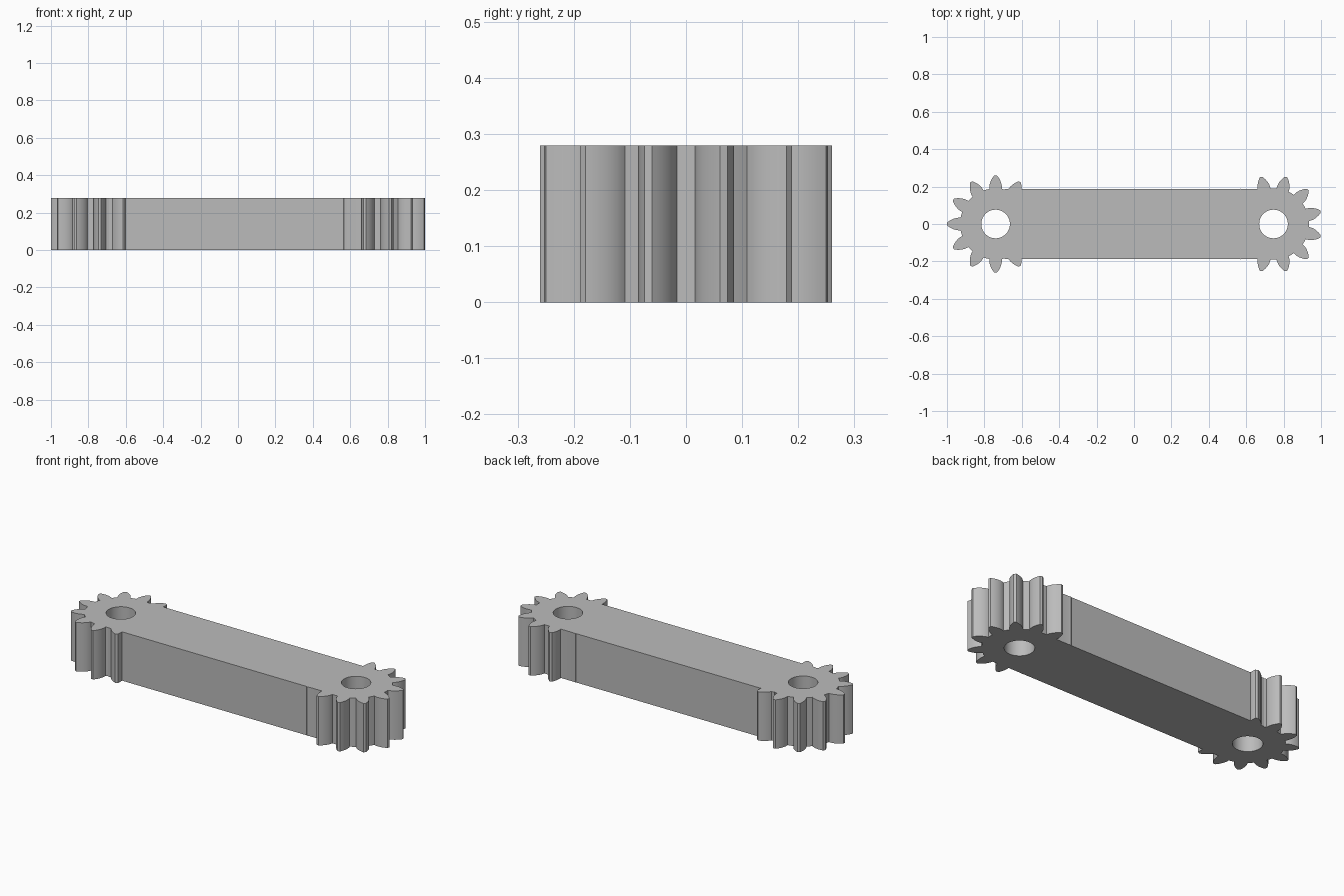
import bpy, bmesh
from math import sin, cos, pi, radians

cube = bpy.data.objects.get("Cube")
if cube:
    bpy.data.objects.remove(cube, do_unlink=True)

HEIGHT = 0.279
ROOT, TIP = 0.19, 0.26
TEETH = 12
BORE = 0.0765
LEFT_X, RIGHT_X = 0.746, -0.74     # axle positions (model's own left is +x)

grey = bpy.data.materials.new("plain grey")
grey.use_nodes = True
colour = (0.5, 0.5, 0.5, 1)
grey.diffuse_color = colour
grey.node_tree.nodes["Principled BSDF"].inputs["Base Color"].default_value = colour


def extrude_outline(name, points, z0=0.0, z1=HEIGHT):
    """Make a solid prism from a counter-clockwise outline."""
    bm = bmesh.new()
    face = bm.faces.new([bm.verts.new((x, y, z0)) for x, y in points])
    top = bmesh.ops.extrude_face_region(bm, geom=[face])["geom"]
    bmesh.ops.translate(bm, vec=(0, 0, z1 - z0),
                        verts=[v for v in top if isinstance(v, bmesh.types.BMVert)])
    bmesh.ops.recalc_face_normals(bm, faces=bm.faces)
    mesh = bpy.data.meshes.new(name)
    bm.to_mesh(mesh)
    bm.free()
    mesh.materials.append(grey)
    obj = bpy.data.objects.new(name, mesh)
    bpy.context.collection.objects.link(obj)
    return obj


def gear_outline(cx, turn, steps=8):
    """Curved tooth flanks, narrow flat tips and short root lands."""
    flank = []
    for i in range(steps + 1):
        t = i / steps
        flank.append((ROOT + (TIP - ROOT) * t, radians(10.1 - 8.6 * t ** 1.6)))
    points = []
    for k in range(TEETH):
        mid = radians(turn) + 2 * pi * k / TEETH
        polar = [(r, mid - a) for r, a in flank]
        polar += [(r, mid + a) for r, a in reversed(flank)]
        polar.append((ROOT, mid + pi / TEETH))
        points += [(cx + r * cos(a), r * sin(a)) for r, a in polar]
    return points


def circle(cx, radius, sides=64):
    return [(cx + radius * cos(2 * pi * i / sides), radius * sin(2 * pi * i / sides))
            for i in range(sides)]


def combine(target, other, operation):
    """Apply a boolean and discard the helper."""
    mod = target.modifiers.new(operation.lower(), 'BOOLEAN')
    mod.operation, mod.object, mod.solver = operation, other, 'EXACT'
    bpy.context.view_layer.objects.active = target
    bpy.ops.object.modifier_apply(modifier=mod.name)
    bpy.data.objects.remove(other, do_unlink=True)


# Straight bar joining the two axles
half = 0.186
x0, x1 = RIGHT_X + 0.05, LEFT_X - 0.05
arm = extrude_outline("gear_arm", [(x0, -half), (x1, -half), (x1, half), (x0, half)])

# Gear and axle bore at each end; the left gear is turned by half a tooth
for side, cx, turn in (("left", LEFT_X, 15), ("right", RIGHT_X, 0)):
    combine(arm, extrude_outline(side + "_gear", gear_outline(cx, turn)), 'UNION')
    combine(arm, extrude_outline(side + "_bore", circle(cx, BORE), -0.1, HEIGHT + 0.1),
            'DIFFERENCE')

# Smooth flanks and bores, sharp rims
bpy.ops.object.select_all(action='DESELECT')
arm.select_set(True)
bpy.context.view_layer.objects.active = arm
bpy.ops.object.shade_smooth_by_angle(angle=radians(30))
